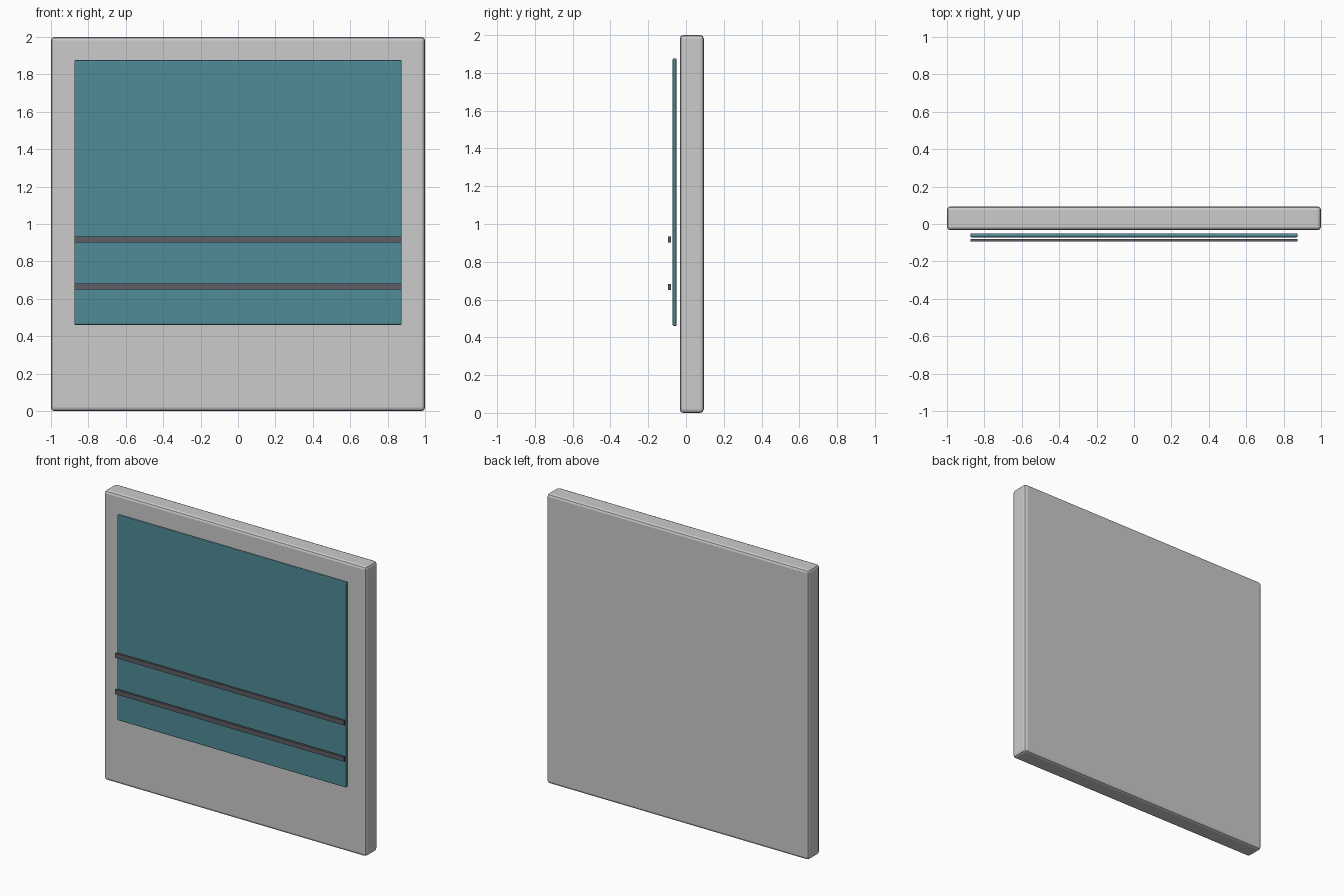
import bpy

if "Cube" in bpy.data.objects:
    bpy.data.objects.remove(bpy.data.objects["Cube"])


def material(name, color):
    mat = bpy.data.materials.new(name)
    mat.diffuse_color = (*color, 1.0)
    mat.use_nodes = True
    mat.node_tree.nodes["Principled BSDF"].inputs["Base Color"].default_value = mat.diffuse_color
    return mat


def slab(name, x, y, z, bevel=0.0, segments=2, mat=None):
    """Box from (min, max) ranges, with optionally rounded edges."""
    spans = (x, y, z)
    bpy.ops.mesh.primitive_cube_add(size=1, location=[(a + b) / 2 for a, b in spans])
    obj = bpy.context.object
    obj.name = name
    obj.scale = [b - a for a, b in spans]
    bpy.ops.object.transform_apply(location=False, rotation=False, scale=True)
    if mat:
        obj.data.materials.append(mat)
    if bevel:
        mod = obj.modifiers.new("rounded_edges", 'BEVEL')
        mod.width = bevel
        mod.segments = segments
    return obj


teal = material("teal", (0.08, 0.26, 0.31))
dark = material("dark_grey", (0.11, 0.11, 0.13))

# Thick backing board
slab("board", (-1, 1), (-0.033, 0.094), (0, 2), bevel=0.018)

# Thin coloured panel floating in front of the board
slab("panel", (-0.875, 0.875), (-0.071, -0.050), (0.46, 1.877), bevel=0.007, mat=teal)

# Two horizontal strips in front of the panel
for label, z in (("upper", 0.917), ("lower", 0.666)):
    slab(label + "_strip", (-0.875, 0.875), (-0.094, -0.080),
         (z - 0.016, z + 0.016), mat=dark)
